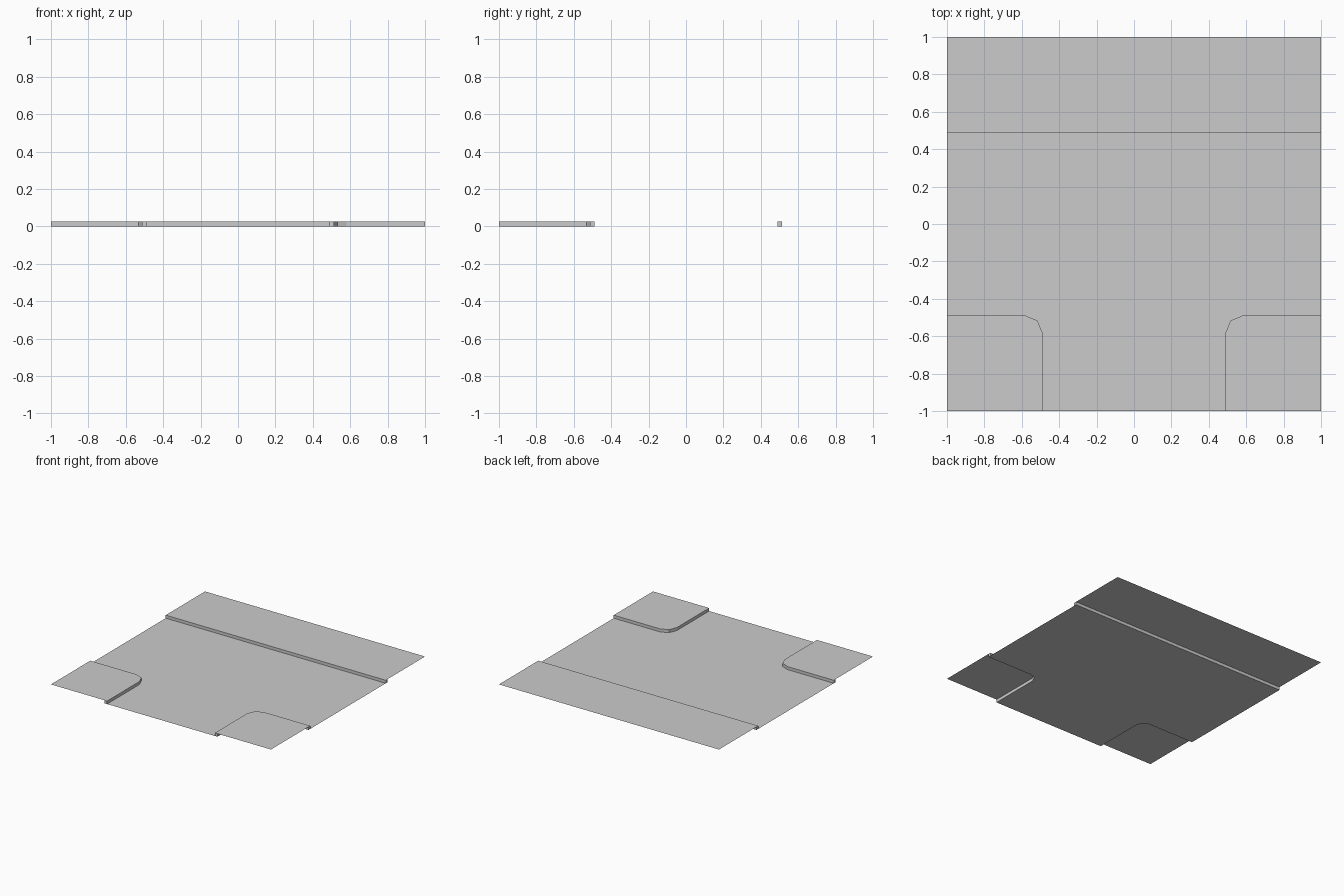
import bpy
import bmesh
from math import cos, sin, pi

if "Cube" in bpy.data.objects:
    bpy.data.objects.remove(bpy.data.objects["Cube"], do_unlink=True)

HALF = 1.0       # half the tile's side
ROAD = 0.49      # road edge, measured from the centre line
WALK = 0.513     # pavement edge, behind the kerb
BEND = 0.58      # centre of the rounded corners
HEIGHT = 0.025   # kerb height

grey = bpy.data.materials.new("concrete_grey")
grey.use_nodes = True
grey.diffuse_color = (0.6, 0.6, 0.6, 1)
grey.node_tree.nodes["Principled BSDF"].inputs["Base Color"].default_value = (0.6, 0.6, 0.6, 1)


def finish(name, bm):
    mesh = bpy.data.meshes.new(name)
    bm.to_mesh(mesh)
    bm.free()
    mesh.materials.append(grey)
    obj = bpy.data.objects.new(name, mesh)
    bpy.context.collection.objects.link(obj)
    return obj


def sheet(name, points, z):
    """Flat single face, facing up."""
    bm = bmesh.new()
    face = bm.faces.new([bm.verts.new((x, y, z)) for x, y in points])
    face.normal_update()
    if face.normal.z < 0:
        face.normal_flip()
    finish(name, bm)


def kerb(name, road_side, walk_side):
    """Square section swept between two matching paths, with end caps."""
    bm = bmesh.new()
    rings = []
    for a, b in zip(road_side, walk_side):
        section = ((*a, 0), (*a, HEIGHT), (*b, HEIGHT), (*b, 0))
        rings.append([bm.verts.new(p) for p in section])
    for r, s in zip(rings, rings[1:]):
        for i in range(4):
            j = (i + 1) % 4
            bm.faces.new((r[i], r[j], s[j], s[i]))
    bm.faces.new(rings[0])
    bm.faces.new(rings[-1])
    bmesh.ops.recalc_face_normals(bm, faces=bm.faces)
    finish(name, bm)


def straight(y):
    return [(-HALF, y), (HALF, y)]


def corner(side, edge):
    """Path from the side edge, round the bend, to the front edge."""
    r = BEND - edge
    arc = [(BEND - r * sin(t), -BEND + r * cos(t)) for t in (0, pi / 4, pi / 2)]
    path = [(HALF, -edge)] + arc + [(edge, -HALF)]
    return [(side * x, y) for x, y in path]


# Road surface, bounded by the kerbs
sheet("road", straight(ROAD) + corner(1, ROAD) + corner(-1, ROAD)[::-1], 0)

# Back pavement and its straight kerb
kerb("back_kerb", straight(ROAD), straight(WALK))
sheet("back_pavement", straight(WALK) + straight(HALF)[::-1], HEIGHT)

# Front corner pavements with rounded kerbs
for label, side in (("left", 1), ("right", -1)):
    kerb(label + "_corner_kerb", corner(side, ROAD), corner(side, WALK))
    sheet(label + "_corner_pavement", corner(side, WALK) + [(side * HALF, -HALF)], HEIGHT)
